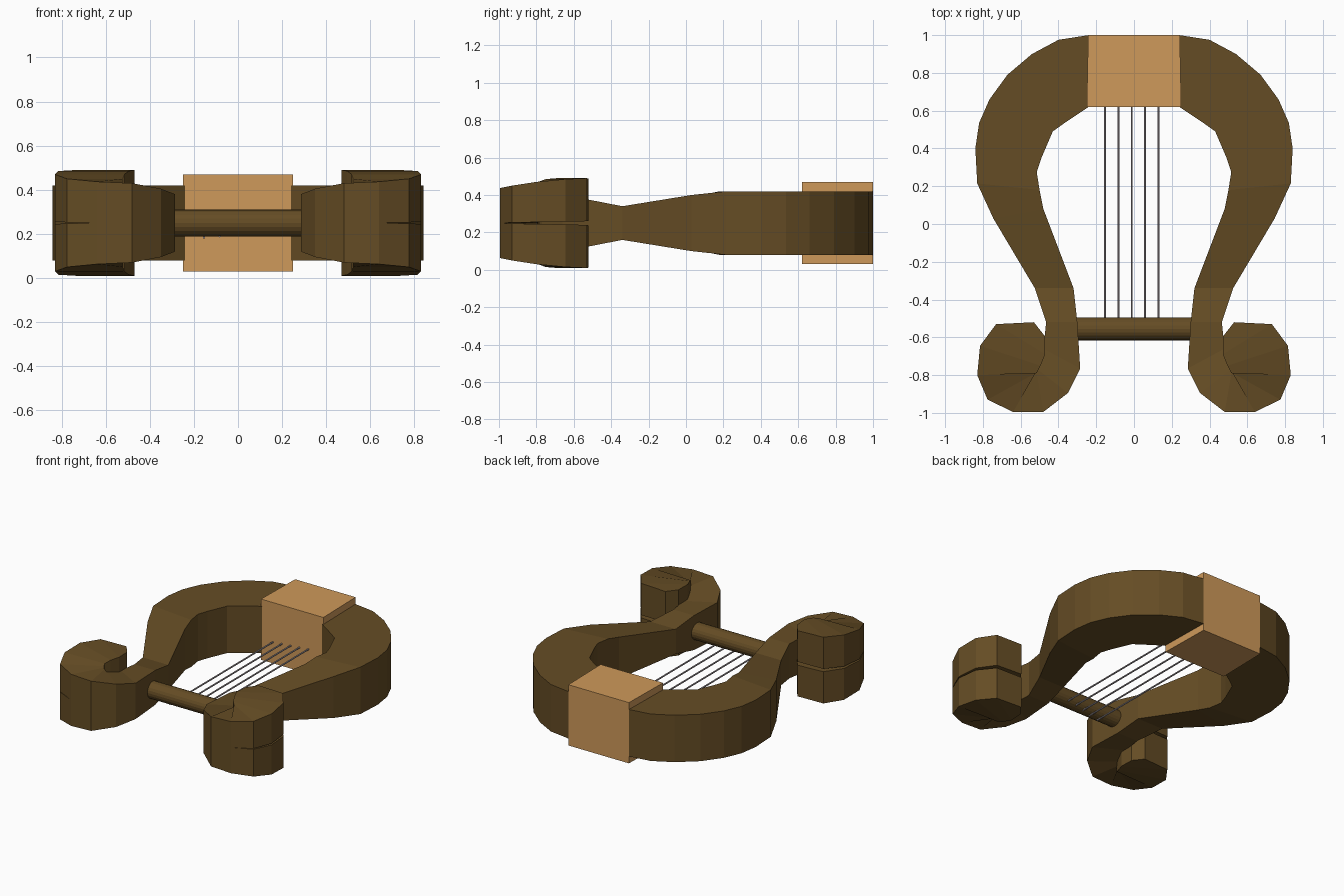
import bpy
import bmesh
from mathutils import Vector

default_cube = bpy.data.objects.get("Cube")
if default_cube:
    bpy.data.objects.remove(default_cube, do_unlink=True)

MID_HEIGHT = 0.25


def make_material(name, red, green, blue):
    material = bpy.data.materials.new(name)
    material.use_nodes = True
    colour = (red, green, blue, 1)
    material.diffuse_color = colour
    material.node_tree.nodes["Principled BSDF"].inputs["Base Color"].default_value = colour
    return material


dark_wood = make_material("dark wood", 0.130, 0.073, 0.018)
light_wood = make_material("light wood", 0.62, 0.32, 0.103)
string_metal = make_material("string metal", 0.40, 0.35, 0.37)


def add_object(name, mesh_builder, material):
    """Turn a bmesh into a named object lying on the middle plane."""
    bmesh.ops.recalc_face_normals(mesh_builder, faces=mesh_builder.faces)
    mesh = bpy.data.meshes.new(name)
    mesh_builder.to_mesh(mesh)
    mesh_builder.free()
    mesh.materials.append(material)
    result = bpy.data.objects.new(name, mesh)
    result.location.z = MID_HEIGHT
    bpy.context.collection.objects.link(result)
    return result


def add_rod(name, start, end, radius, sides, material):
    """Cylinder between two points, measured from the middle plane."""
    start, end = Vector(start), Vector(end)
    axis = end - start
    rod = bmesh.new()
    bmesh.ops.create_cone(rod, cap_ends=True, segments=sides, radius1=radius,
                          radius2=radius, depth=axis.length)
    turn = axis.to_track_quat("Z", "Y").to_matrix()
    bmesh.ops.rotate(rod, verts=rod.verts, matrix=turn)
    bmesh.ops.translate(rod, verts=rod.verts, vec=(start + end) / 2)
    return add_object(name, rod, material)


# Arm stations: outer x, y, inner x, y, half thickness
arm = [
    (0.24, 1.0, 0.24, 0.62, 0.17),
    (0.40, 0.975, 0.305, 0.577, 0.17),
    (0.54, 0.90, 0.37, 0.533, 0.17),
    (0.67, 0.79, 0.43, 0.49, 0.17),
    (0.765, 0.66, 0.46, 0.42, 0.17),
    (0.82, 0.535, 0.49, 0.35, 0.17),
    (0.84, 0.40, 0.515, 0.275, 0.17),
    (0.83, 0.215, 0.50, 0.18, 0.17),
    (0.745, 0.03, 0.48, 0.08, 0.15),
    (0.525, -0.34, 0.32, -0.34, 0.09),
    (0.465, -0.52, 0.30, -0.52, 0.125),
    (0.48, -0.66, 0.285, -0.765, 0.13),
    (0.51, -0.77, 0.35, -0.895, 0.155),
]

# Scroll stations: hub x, y, rim x, y, half thickness
scroll = [
    (0.517, -0.783, 0.48, -0.995, 0.18),
    (0.522, -0.787, 0.64, -0.995, 0.187),
    (0.522, -0.79, 0.775, -0.93, 0.20),
    (0.515, -0.79, 0.83, -0.80, 0.22),
    (0.495, -0.75, 0.815, -0.645, 0.235),
    (0.47, -0.69, 0.73, -0.53, 0.24),
    (0.475, -0.59, 0.53, -0.52, 0.238),
]

# Curved frame: upper quarter, mirrored sideways and downwards;
# the scroll end is split along the middle by a thin groove
frame = bmesh.new()
rings = []
for index, (ax, ay, bx, by, half) in enumerate(arm + scroll):
    groove = max(0, index - len(arm) - 1) * 0.0025
    rings.append([frame.verts.new(point) for point in (
        (ax, ay, half), (bx, by, half), (bx, by, groove), (ax, ay, groove))])
for index, (first, second) in enumerate(zip(rings, rings[1:])):
    for side in range(4):
        after = (side + 1) % 4
        if side == 2 and index < len(arm):
            continue  # the halves are joined here
        frame.faces.new((first[side], first[after], second[after], second[side]))
frame.faces.new(rings[-1])
frame_object = add_object("curved_frame", frame, dark_wood)
mirror = frame_object.modifiers.new("Mirror", "MIRROR")
mirror.use_axis = (True, False, True)
mirror.merge_threshold = 0.0005

# Crown block joining the two arms, slightly wider at its inner end
block = bmesh.new()
bmesh.ops.create_cube(block, size=1)
for vert in block.verts:
    inner_end = vert.co.y < 0
    vert.co.x *= 0.50 if inner_end else 0.485
    vert.co.y = 0.62 if inner_end else 1.0
    vert.co.z *= 0.44
add_object("crown_block", block, light_wood)

# Crossbar between the lower arms
add_rod("crossbar", (-0.32, -0.555, 0), (0.32, -0.555, 0), 0.061, 20, dark_wood)

# Five strings, running from the block to the underside of the crossbar
for number in range(5):
    x = -0.154 + number * 0.071
    z = -0.066 + number * 0.006
    add_rod(f"string_{number + 1}", (x, -0.56, z), (x, 0.64, z), 0.006, 6, string_metal)
